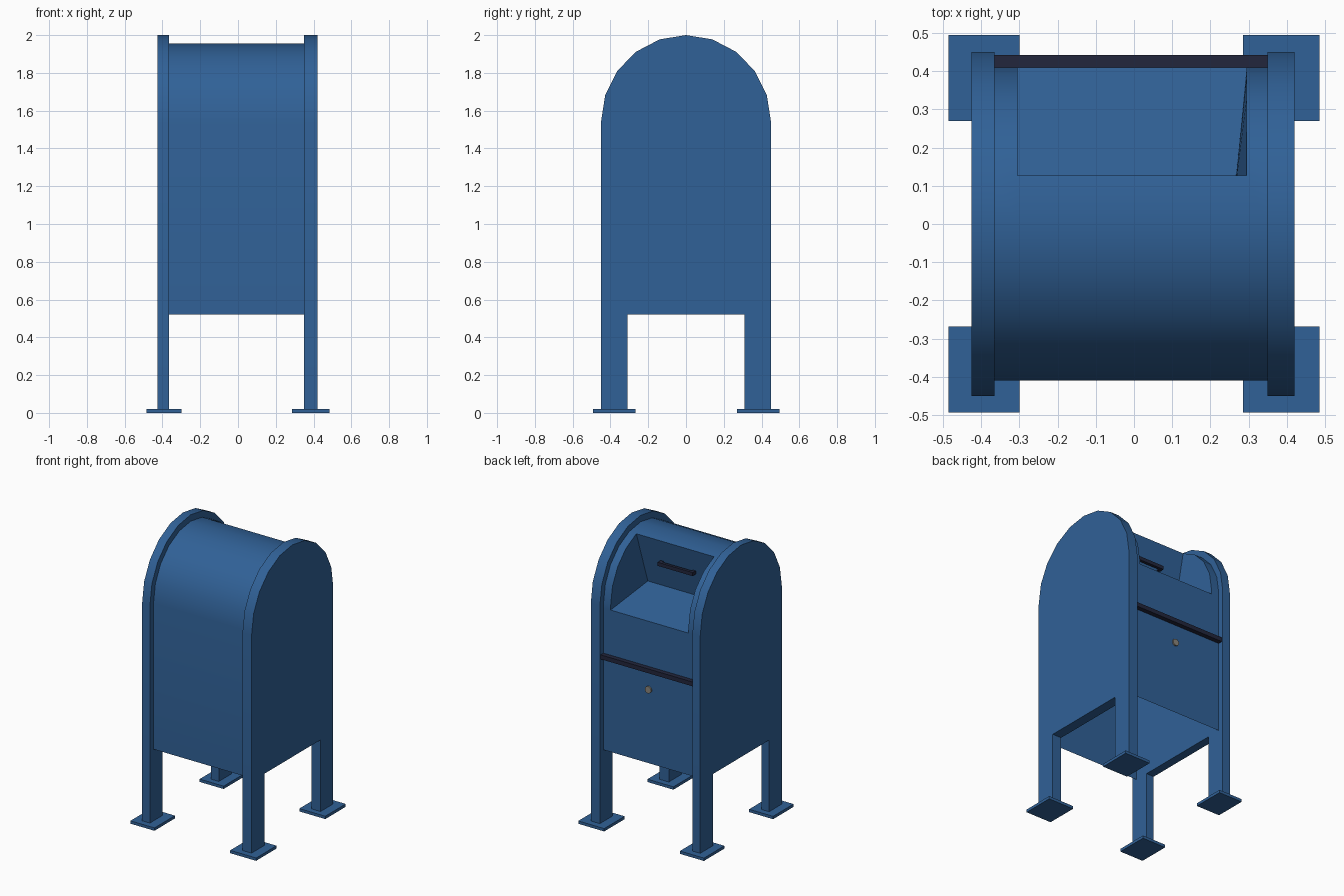
import bpy, bmesh, math
from mathutils import Matrix

if "Cube" in bpy.data.objects:
    bpy.data.objects.remove(bpy.data.objects["Cube"])


def material(name, rgb):
    m = bpy.data.materials.new(name)
    m.diffuse_color = (*rgb, 1)
    m.use_nodes = True
    m.node_tree.nodes["Principled BSDF"].inputs["Base Color"].default_value = m.diffuse_color
    return m


BLUE = material("blue_paint", (0.03, 0.12, 0.31))
DARK = material("dark_trim", (0.016, 0.019, 0.045))
METAL = material("lock_metal", (0.26, 0.24, 0.2))


def finish(name, bm, mat, smooth=False, fix=True):
    if fix:
        bmesh.ops.recalc_face_normals(bm, faces=bm.faces[:])
    me = bpy.data.meshes.new(name)
    bm.to_mesh(me)
    bm.free()
    me.materials.append(mat)
    ob = bpy.data.objects.new(name, me)
    bpy.context.collection.objects.link(ob)
    if smooth:
        bpy.ops.object.select_all(action='DESELECT')
        ob.select_set(True)
        bpy.context.view_layer.objects.active = ob
        bpy.ops.object.shade_smooth_by_angle(angle=math.radians(30))
    return ob


def add_box(bm, x0, x1, y0, y1, z0, z1):
    mat = (Matrix.Translation(((x0 + x1) / 2, (y0 + y1) / 2, (z0 + z1) / 2))
           @ Matrix.Diagonal((x1 - x0, y1 - y0, z1 - z0, 1)))
    bmesh.ops.create_cube(bm, size=1, matrix=mat)


def box(name, mat, *dims):
    bm = bmesh.new()
    add_box(bm, *dims)
    return finish(name, bm, mat)


def arch(ry, rz, n=10):
    return [(ry * math.cos(math.pi * i / n), 1.54 + rz * math.sin(math.pi * i / n))
            for i in range(n + 1)]


# Arched side panels, each with two legs cut from the same sheet
outline = ([(0.31, 0.52), (0.31, 0.01), (0.45, 0.01)] + arch(0.45, 0.46)
           + [(-0.45, 0.01), (-0.31, 0.01), (-0.31, 0.52)])
for side, x0, x1 in (("left", -0.425, -0.365), ("right", 0.35, 0.42)):
    bm = bmesh.new()
    f = bm.faces.new([bm.verts.new((x0, y, z)) for y, z in outline])
    ext = bmesh.ops.extrude_face_region(bm, geom=[f])["geom"]
    bmesh.ops.translate(bm, vec=(x1 - x0, 0, 0),
                        verts=[v for v in ext if isinstance(v, bmesh.types.BMVert)])
    finish(side + "_side_panel", bm, BLUE, smooth=True)

# Foot plates
for side, x0, x1 in (("left", -0.485, -0.30), ("right", 0.285, 0.485)):
    for end, y0, y1 in (("front", -0.493, -0.268), ("back", 0.27, 0.495)):
        box(f"{end}_{side}_foot", BLUE, x0, x1, y0, y1, 0, 0.02)

# Body shell, open underneath, with the mail recess folded into the back
profile = ([(0.41, 0.52), (0.41, 1.51)] + arch(0.41, 0.415) + [(-0.41, 0.52)])
FIRST, LAST = 1, 6
bm = bmesh.new()
cols = [[bm.verts.new((x, y, z)) for y, z in profile]
        for x in (-0.365, -0.305, 0.295, 0.35)]
for c in range(3):
    for i in range(len(profile) - 1):
        if c == 1 and FIRST <= i < LAST:
            continue
        a, b = cols[c], cols[c + 1]
        bm.faces.new((a[i], b[i], b[i + 1], a[i + 1]))
inner_l = bm.verts.new((-0.305, 0.05, 1.585))
inner_r = bm.verts.new((0.26, 0.05, 1.585))
left, right = cols[1], cols[2]
bm.faces.new((left[FIRST], right[FIRST], inner_r, inner_l))
bm.faces.new((inner_l, inner_r, right[LAST], left[LAST]))
for i in range(FIRST, LAST):
    bm.faces.new((left[i], inner_l, left[i + 1]))
    bm.faces.new((right[i], right[i + 1], inner_r))
shell = finish("body_shell", bm, BLUE, smooth=True)
# keep the outside of the shell facing outward
if shell.data.polygons[0].normal.y < 0:
    shell.data.flip_normals()

# Dark trim strip across the back
box("back_trim_strip", DARK, -0.365, 0.35, 0.405, 0.442, 1.165, 1.195)

# Pull handle on the recess wall
bm = bmesh.new()
add_box(bm, -0.14, 0.13, 0.107, 0.127, 1.755, 1.78)
for x in (-0.14, 0.11):
    add_box(bm, x, x + 0.02, 0.085, 0.107, 1.755, 1.78)
finish("recess_handle", bm, DARK)

# Round lock
bm = bmesh.new()
bmesh.ops.create_cone(bm, cap_ends=True, segments=16, radius1=0.024, radius2=0.024, depth=0.02,
                      matrix=Matrix.Translation((0, 0.41, 1.035)) @ Matrix.Rotation(math.pi / 2, 4, 'X'))
finish("back_lock", bm, METAL, smooth=True)
